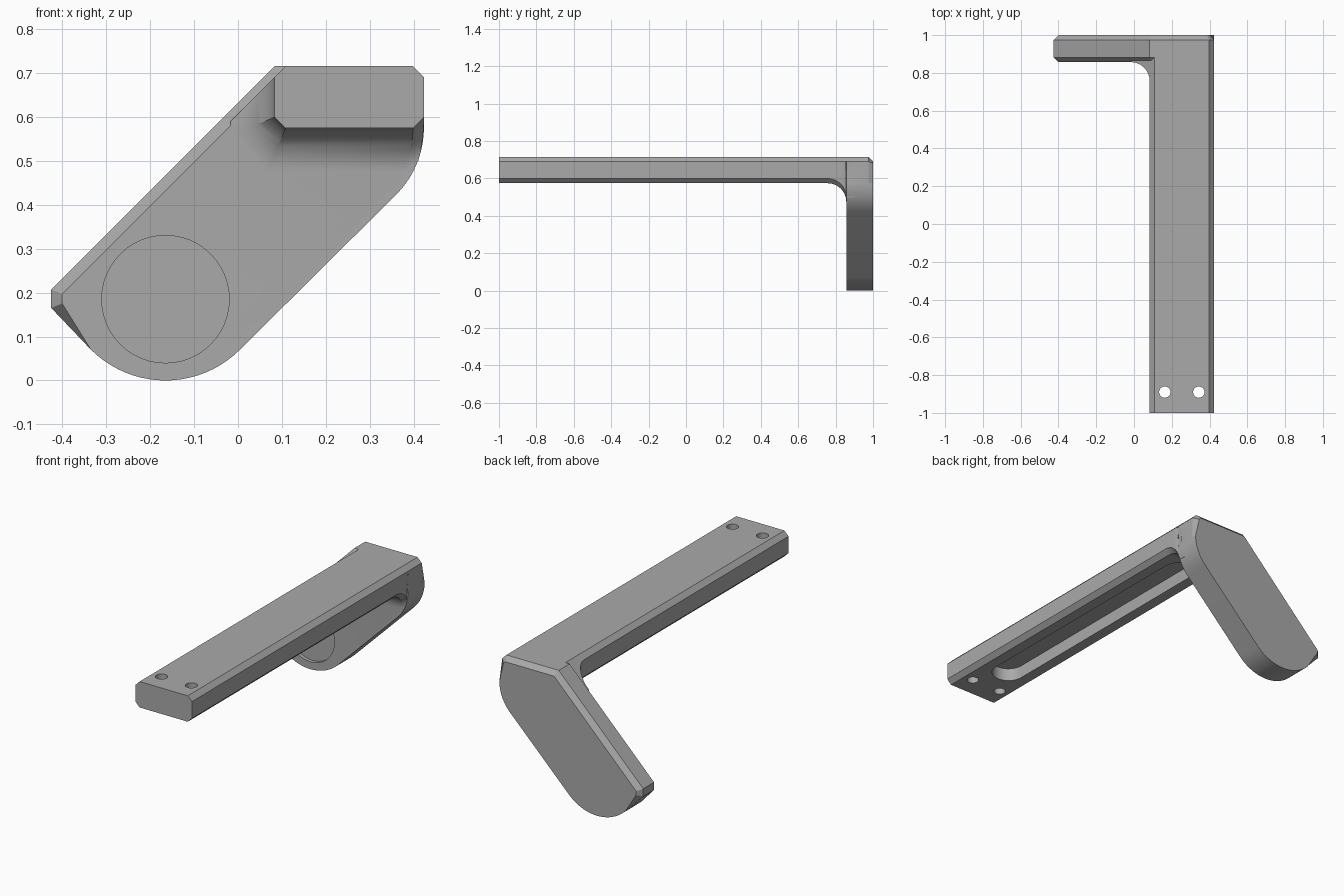
import bpy, bmesh, math
from mathutils import Matrix

cube = bpy.data.objects.get("Cube")
if cube:
    bpy.data.objects.remove(cube)

grey = bpy.data.materials.new("plain grey")
grey.use_nodes = True
colour = (0.4, 0.4, 0.4, 1)
grey.diffuse_color = colour
grey.node_tree.nodes["Principled BSDF"].inputs["Base Color"].default_value = colour

C = 0.025           # chamfer width
R = 0.1             # inner fillet radius
LEFT, RIGHT, LOW, TOP = 0.083, 0.423, 0.574, 0.715
FRONT, BACK = 0.857, 1.0


def make_object(name, bm):
    bmesh.ops.recalc_face_normals(bm, faces=bm.faces)
    mesh = bpy.data.meshes.new(name)
    bm.to_mesh(mesh)
    bm.free()
    mesh.materials.append(grey)
    obj = bpy.data.objects.new(name, mesh)
    bpy.context.collection.objects.link(obj)
    return obj


def loft(bm, rings):
    """Skin a list of closed rings and cap both ends."""
    rings = [[bm.verts.new(p) for p in ring] for ring in rings]
    for a, b in zip(rings, rings[1:]):
        for i in range(len(a)):
            j = (i + 1) % len(a)
            bm.faces.new((a[i], a[j], b[j], b[i]))
    return bm.faces.new(rings[0]), bm.faces.new(rings[-1])


def arc(cx, cz, r, start, end, steps):
    angles = [math.radians(start + (end - start) * i / steps) for i in range(steps + 1)]
    return [(cx + r * math.cos(a), cz + r * math.sin(a)) for a in angles]


def apply_boolean(target, tool, operation):
    mod = target.modifiers.new("cut", 'BOOLEAN')
    mod.operation, mod.solver, mod.object = operation, 'EXACT', tool
    bpy.context.view_layer.objects.active = target
    bpy.ops.object.modifier_apply(modifier=mod.name)
    bpy.data.objects.remove(tool)


# Arm: chamfered bar whose lower and left sides flare into the end plate
def arm_section(y, d):
    k = d * math.tan(math.pi / 8)
    s = 1.3 * d * d
    pts = [(LEFT + C, TOP), (RIGHT - C, TOP), (RIGHT, TOP - C), (RIGHT - s, LOW + C - d),
           (RIGHT - C - 2 * s, LOW - d), (LEFT + C - k, LOW - d),
           (LEFT - d, LOW + C - k), (LEFT - d, TOP - C - d)]
    return [(x, y, z) for x, z in pts]


rings = [arm_section(-1, 0)]
for i in range(13):
    t = math.pi / 2 * i / 12
    rings.append(arm_section(FRONT - R + R * math.sin(t), R * (1 - math.cos(t))))
rings.append(arm_section(0.9, R))
bm = bmesh.new()
loft(bm, rings)
bracket = make_object("angled_bracket", bm)

# End plate: rounded slanted outline with chamfered front and back rims
outline = [(LEFT, TOP), (RIGHT - C, TOP), (RIGHT, TOP - C)]
outline += arc(0.208, 0.575, 0.215, 0, -45, 10)
outline += arc(-0.165, 0.24, 0.24, -45, -135, 20)
outline += [(-0.425, 0.165), (-0.425, 0.207)]
bm = bmesh.new()
caps = loft(bm, [[(x, y, z) for x, z in outline] for y in (FRONT, BACK)])
rims = [e for cap in caps for e in cap.edges]
bmesh.ops.bevel(bm, geom=rims, offset=C, segments=1, affect='EDGES')
apply_boolean(bracket, make_object("end_plate", bm), 'UNION')


# Round cutters for the screw holes and the shallow disc seat
def cylinder(name, radius, depth, location, axis_y=False):
    bm = bmesh.new()
    turn = Matrix.Rotation(math.pi / 2, 4, 'X') if axis_y else Matrix()
    bmesh.ops.create_cone(bm, cap_ends=True, segments=48, radius1=radius, radius2=radius,
                          depth=depth, matrix=Matrix.Translation(location) @ turn)
    return make_object(name, bm)


for x in (0.163, 0.343):
    apply_boolean(bracket, cylinder("screw_hole", 0.03, 1, (x, -0.89, 0.6)), 'DIFFERENCE')
apply_boolean(bracket, cylinder("disc_seat", 0.145, 0.04, (-0.165, FRONT, 0.185), True), 'DIFFERENCE')

# Long round-ended groove along the underside of the arm
bm = bmesh.new()
path = arc(0.253, 0.66, 0.085, 0, 180, 16) + arc(0.253, -0.71, 0.085, 180, 360, 16)
loft(bm, [[(x, y, z) for x, y in path] for z in (0.4, LOW + 0.07)])
apply_boolean(bracket, make_object("groove", bm), 'DIFFERENCE')

bpy.ops.object.select_all(action='DESELECT')
bracket.select_set(True)
bpy.context.view_layer.objects.active = bracket
bpy.ops.object.shade_smooth_by_angle(angle=math.radians(25))
